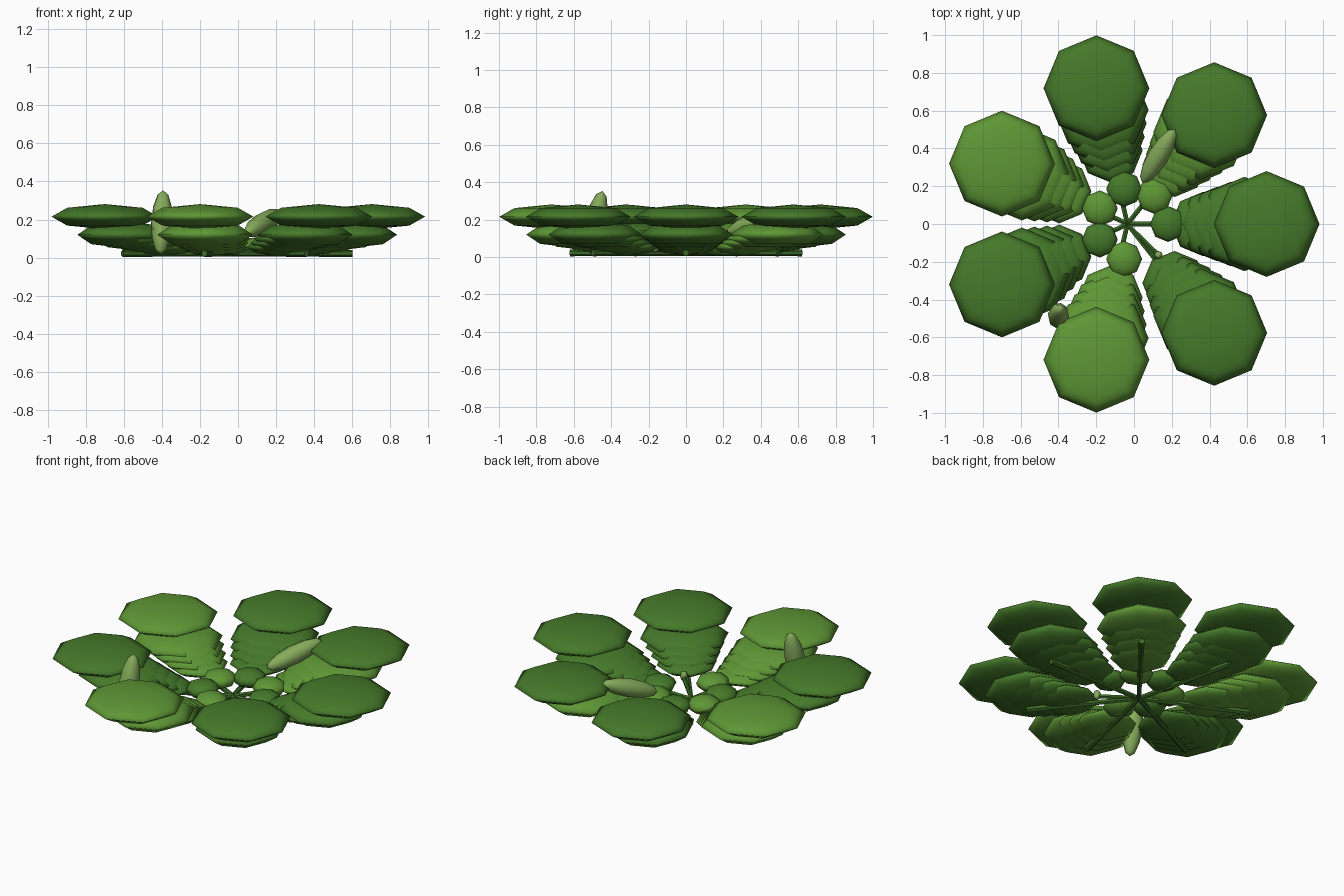
import bpy, math
from mathutils import Vector

if "Cube" in bpy.data.objects:
    bpy.data.objects.remove(bpy.data.objects["Cube"])


def material(name, rgb):
    m = bpy.data.materials.new(name)
    m.diffuse_color = (*rgb, 1)
    m.use_nodes = True
    m.node_tree.nodes["Principled BSDF"].inputs["Base Color"].default_value = m.diffuse_color
    return m


DARK = material("dark green leaf", (0.060, 0.192, 0.023))
LIGHT = material("light green leaf", (0.112, 0.31, 0.036))
BUD = material("pale bud", (0.24, 0.41, 0.105))
STEM = material("stem green", (0.045, 0.145, 0.02))

CX = -0.035  # plant centre


def blob(name, loc, scale, mat, axis=None, rings=4):
    """Eight-sided low-poly ellipsoid, optionally aimed along an axis."""
    bpy.ops.mesh.primitive_uv_sphere_add(segments=8, ring_count=rings, radius=1, location=loc)
    o = bpy.context.object
    o.name = name
    o.scale = scale
    if axis is not None:
        o.rotation_euler = Vector(axis).to_track_quat('Z', 'Y').to_euler()
    bpy.ops.object.shade_smooth()
    o.data.materials.append(mat)
    return o


def rod(name, a, b, r1, r2):
    """Tapered six-sided stem between two points."""
    a, b = Vector(a), Vector(b)
    bpy.ops.mesh.primitive_cone_add(vertices=6, radius1=r1, radius2=r2,
                                    depth=(b - a).length, location=(a + b) / 2)
    o = bpy.context.object
    o.name = name
    o.rotation_euler = (b - a).to_track_quat('Z', 'Y').to_euler()
    o.data.materials.append(STEM)


# colours per branch: tip leaf, lower leaf chain, small inner leaf
COLOURS = [(DARK, DARK, DARK), (DARK, LIGHT, LIGHT), (DARK, DARK, DARK),
           (LIGHT, LIGHT, LIGHT), (DARK, DARK, DARK), (LIGHT, LIGHT, LIGHT),
           (DARK, DARK, None)]

for i, (tip, chain, inner) in enumerate(COLOURS):
    a = i * math.tau / 7

    def at(d, z, cx=CX):
        return (cx + d * math.cos(a), d * math.sin(a), z)

    # creeping stem
    rod(f"stem_{i}", at(0, 0.02), at(0.635, 0.022), 0.014, 0.018)
    # large upper leaf
    blob(f"tip_leaf_{i}", at(0.737, 0.215), (0.28, 0.28, 0.066), tip)
    # overlapping lower leaves rising outward
    for k in range(4):
        t = k / 3
        r = 0.17 + 0.08 * t
        blob(f"lower_leaf_{i}_{k}", at(0.40 + 0.22 * t, 0.055 + 0.065 * t),
             (r, r, 0.045 + 0.025 * t), chain)
    # small leaf near the centre
    if inner:
        blob(f"inner_leaf_{i}", at(0.19, 0.058, -0.01), (0.095, 0.095, 0.05), inner, rings=6)

# upright bud, leaning bud and a small young bud with its stalk
blob("upright_bud", (-0.40, -0.485, 0.185), (0.057, 0.057, 0.172), BUD, (0.04, 0.22, 0.97), 6)
blob("leaning_bud", (0.13, 0.36, 0.182), (0.055, 0.055, 0.175), BUD, (0.17, 0.28, 0.11), 6)
blob("young_bud", (0.13, -0.165, 0.055), (0.022, 0.022, 0.03), BUD)
rod("young_bud_stalk", (CX, 0, 0.025), (0.13, -0.165, 0.045), 0.010, 0.014)
